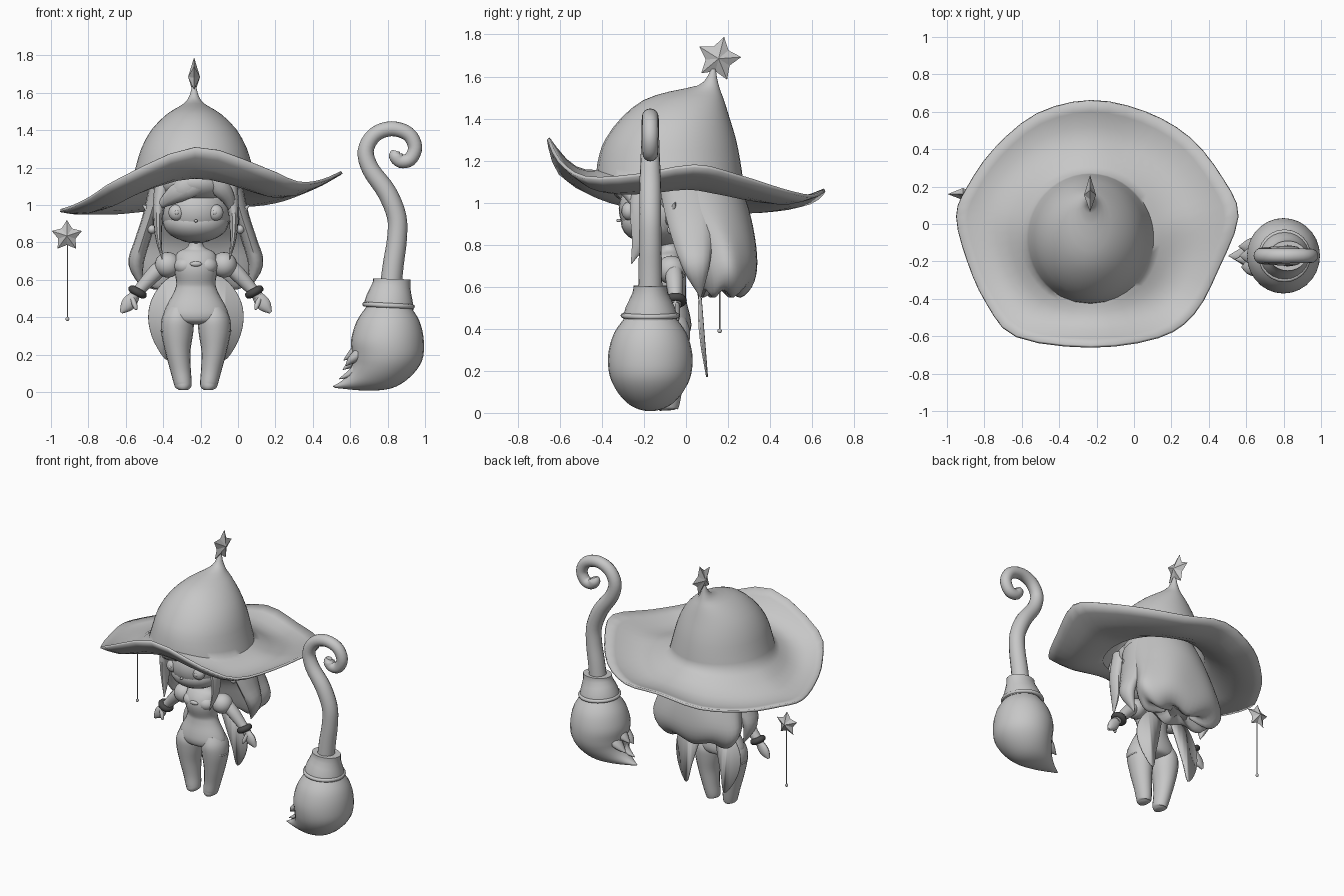
import bpy, bmesh, math
from mathutils import Vector

if "Cube" in bpy.data.objects:
    bpy.data.objects.remove(bpy.data.objects["Cube"])

CX = -0.225  # mirror line of the figure


def material(name, v):
    m = bpy.data.materials.new(name)
    m.diffuse_color = (v, v, v, 1)
    m.use_nodes = True
    m.node_tree.nodes["Principled BSDF"].inputs["Base Color"].default_value = m.diffuse_color
    return m


GREY = material("light grey", 0.57)
DARK = material("dark grey", 0.07)


def finish(name, bm, mat=GREY, smooth=True):
    bmesh.ops.recalc_face_normals(bm, faces=bm.faces)
    me = bpy.data.meshes.new(name)
    bm.to_mesh(me)
    bm.free()
    me.materials.append(mat)
    ob = bpy.data.objects.new(name, me)
    bpy.context.collection.objects.link(ob)
    if smooth:
        bpy.ops.object.select_all(action='DESELECT')
        ob.select_set(True)
        bpy.context.view_layer.objects.active = ob
        bpy.ops.object.shade_smooth_by_angle(angle=math.radians(50))
    return ob


def skin(name, rings, caps=(True, True), mat=GREY):
    """Bridge closed rings of points into one surface."""
    bm = bmesh.new()
    vs = [[bm.verts.new(p) for p in r] for r in rings]
    n = len(vs[0])
    for a, b in zip(vs, vs[1:]):
        for i in range(n):
            bm.faces.new((a[i], a[(i + 1) % n], b[(i + 1) % n], b[i]))
    if caps[0]:
        bm.faces.new(vs[0][::-1])
    if caps[1]:
        bm.faces.new(vs[-1])
    return finish(name, bm, mat)


def spline(pts, steps, closed=False):
    """Catmull-Rom samples through points of any dimension."""
    n, out = len(pts), []
    get = (lambda i: pts[i % n]) if closed else (lambda i: pts[min(max(i, 0), n - 1)])
    for i in range(n if closed else n - 1):
        for s in range(steps):
            t = s / steps
            out.append([0.5 * (2 * b + (c - a) * t + (2 * a - 5 * b + 4 * c - d) * t * t
                               + (3 * b - a - 3 * c + d) * t ** 3)
                        for a, b, c, d in zip(get(i - 1), get(i), get(i + 1), get(i + 2))])
    return out if closed else out + [list(pts[-1])]


def tube(name, pts, seg=16, steps=4, mat=GREY):
    """Sweep an ellipse; each point is x, y, z, radius across, radius in depth."""
    p = spline(pts, steps)
    rings = []
    for i, q in enumerate(p):
        t = (Vector(p[min(i + 1, len(p) - 1)][:3]) - Vector(p[max(i - 1, 0)][:3])).normalized()
        b = Vector((0, 1, 0))
        b = (b - t * t.dot(b)).normalized()
        n = t.cross(b)
        rings.append([Vector(q[:3]) + n * max(q[3], .002) * math.cos(k * math.tau / seg)
                      + b * max(q[4], .002) * math.sin(k * math.tau / seg) for k in range(seg)])
    return skin(name, rings, mat=mat)


def ball(name, c, r, seg=20):
    bm = bmesh.new()
    bmesh.ops.create_uvsphere(bm, u_segments=seg, v_segments=seg // 2 + 2, radius=1)
    for v in bm.verts:
        v.co = Vector(c) + Vector((v.co.x * r[0], v.co.y * r[1], v.co.z * r[2]))
    return finish(name, bm)


def ring(name, c, big, small, rot=(0, 0, 0), mat=GREY):
    bpy.ops.mesh.primitive_torus_add(location=c, rotation=rot, major_radius=big, minor_radius=small,
                                     major_segments=24, minor_segments=8)
    ob = bpy.context.object
    ob.name = name
    ob.data.materials.append(mat)
    bpy.ops.object.shade_smooth_by_angle(angle=math.radians(50))


def star(name, c, r, thick, start, across):
    bm = bmesh.new()
    c, across = Vector(c), Vector(across)
    depth = across.cross(Vector((0, 0, 1)))
    rim = []
    for k in range(10):
        a, q = math.radians(start + 36 * k), r if k % 2 == 0 else r * 0.57
        rim.append(bm.verts.new(c + across * q * math.cos(a) + Vector((0, 0, q * math.sin(a)))))
    for s in (-1, 1):
        mid = bm.verts.new(c + depth * thick * s)
        for k in range(10):
            bm.faces.new((mid, rim[k], rim[(k + 1) % 10]))
    finish(name, bm, smooth=False)


# Hat: crown rings (z, front y, back y, half width) running into a wavy brim
HX, HY = -0.235, -0.08
edge = spline([(.555, .04, 1.175), (.475, .24, 1.13), (.3, .46, 1.06), (.06, .6, 1.03),
               (-.23, .66, 1.06), (-.52, .59, 1.0), (-.75, .4, .97), (-.89, .2, .97),
               (-.95, .04, .97), (-.89, -.2, .99), (-.79, -.42, 1.04), (-.63, -.6, 1.14),
               (-.23, -.655, 1.305), (.13, -.605, 1.2), (.32, -.48, 1.12), (.45, -.24, 1.13)], 3, True)
crown = spline([(1.63, .125, .135, .005), (1.59, .105, .14, .014), (1.55, .06, .15, .035),
                (1.52, -.08, .16, .075), (1.48, -.2, .175, .14), (1.4, -.3, .2, .22),
                (1.3, -.375, .23, .275), (1.2, -.405, .25, .305), (1.1, -.42, .265, .335)], 2)
angles = [math.atan2(y - HY, x - HX) for x, y, z in edge]
front = [max(0, -math.sin(a)) ** 3 for a in angles]  # brim lifts over the face
rings = [[Vector((HX + w * math.cos(a), (f + b) / 2 + (b - f) / 2 * math.sin(a),
                  z + u * .05 * max(0, 1.3 - z) / .2)) for a, u in zip(angles, front)]
         for z, f, b, w in crown]
base = rings[-1]
for f in (.1, .25, .45, .65, .85, 1):
    rings.append([b.lerp(Vector(e), f) - Vector((0, 0, (.065 - .01 * u) * math.sin(math.pi * f)))
                  for b, e, u in zip(base, edge, front)])
hat = skin("hat", rings, (True, False))
sol = hat.modifiers.new("thickness", 'SOLIDIFY')
sol.thickness = 0.016
sol.offset = 0
star("hat_star", (HX, .155, 1.685), .108, .032, 4, (0, 1, 0))

# Head and face
ball("head", (CX, -.12, .97), (.19, .2, .175), 32)
ball("cheeks", (CX, -.15, .905), (.175, .16, .105), 24)
ball("nose", (CX, -.32, .915), (.01, .012, .008), 10)
ball("front_hair_cap", (CX, -.12, 1.12), (.215, .25, .125), 32)
for s, side in ((-1, "left"), (1, "right")):
    X = lambda d: CX + s * d
    ball(side + "_eye", (X(.103), -.272, .96), (.044, .035, .044))
    ball(side + "_pupil", (X(.102), -.304, .96), (.012, .006, .012), 10)
    tube(side + "_ear", [(X(.17), -.08, .92, .035, .02), (X(.22), -.07, .95, .035, .02),
                         (X(.285), -.05, 1.0, .003, .003)], 10)
    ring(side + "_ear_ring", (X(.225), -.07, .92), .022, .005, (0, math.pi / 2, 0))
    ball(side + "_earring", (X(.235), -.065, .87), (.024, .024, .024), 12)
    # Long locks beside the face
    tube(side + "_front_lock", [(X(.17), -.2, 1.13, .05, .06), (X(.2), -.22, .98, .03, .05),
                                (X(.2), -.22, .83, .018, .04), (X(.18), -.26, .71, .003, .003)], 10)
    tube(side + "_rear_lock", [(X(.2), -.02, 1.1, .05, .11), (X(.245), .015, .94, .04, .11),
                               (X(.29), .035, .8, .04, .09), (X(.32), .05, .68, .04, .06),
                               (X(.28), .07, .55, .003, .003)], 12)

# Hair at the back, with a wavy lower rim
hair = spline([(1.24, -.05, .12, .12), (1.17, -.03, .22, .23), (1.05, .02, .255, .25),
               (.93, .09, .28, .22), (.8, .16, .31, .175), (.69, .185, .335, .155),
               (.61, .185, .31, .13), (.565, .17, .24, .09), (.6, .17, .1, .04)], 3)
rows = []
for i, (z, cy, rx, ry) in enumerate(hair):
    g = max(0, (i - 8) / 16)
    row = []
    for k in range(48):
        a = k * math.tau / 48
        w = 1 + .03 * g * math.sin(7 * a)
        row.append((CX + rx * w * math.cos(a), cy + ry * w * math.sin(a),
                    z + .022 * g * math.sin(6 * a + 1)))
    rows.append(row)
skin("back_hair", rows)

# Fringe sweeping across the forehead
for i, (x0, x1, z1) in enumerate(((-.1, -.45, .97), (-.17, -.4, 1.0))):
    tube("fringe_%d" % i, [(x0, -.31, 1.18, .03, .03), ((x0 * 2 + x1) / 3, -.335, 1.12, .06, .03),
                           ((x0 + x1 * 2) / 3, -.31, 1.06, .05, .03), (x1, -.22, z1, .003, .003)], 10)
tube("fringe_short", [(-.17, -.32, 1.18, .03, .03), (-.1, -.31, 1.1, .05, .03),
                      (-.05, -.265, 1.03, .035, .025), (-.025, -.22, .94, .003, .003)], 10)

# Torso from neck to hips
BY = -.08
tube("torso", [(CX, BY, .84, .04, .04), (CX, BY, .78, .042, .042), (CX, BY, .745, .1, .06),
               (CX, BY - .01, .69, .115, .085), (CX, BY - .01, .65, .115, .09), (CX, BY, .58, .105, .08),
               (CX, BY, .53, .12, .083), (CX, BY, .46, .158, .1), (CX, BY, .41, .172, .105),
               (CX, BY, .375, .14, .09), (CX, BY, .36, .05, .04)], 24)
ball("collar_bow", (CX, -.178, .685), (.032, .012, .014), 12)

for s, side in ((-1, "left"), (1, "right")):
    X = lambda d: CX + s * d
    ball(side + "_bust", (X(.055), -.115, .675), (.062, .058, .05))
    # Leg with a stocking band
    tube(side + "_leg", [(X(.09), BY, .45, .06, .08), (X(.097), BY, .39, .085, .1),
                         (X(.1), BY, .32, .086, .096), (X(.096), BY, .22, .068, .08),
                         (X(.082), BY, .12, .055, .064), (X(.07), BY - .005, .05, .048, .056),
                         (X(.068), BY - .01, .025, .042, .05), (X(.068), BY - .01, .012, .025, .035)], 18)
    ring(side + "_stocking_band", (X(.1), BY, .345), .086, .006, (0, s * .2, 0))
    # Puff sleeve, arm, bracelet and hand
    ball(side + "_sleeve", (X(.15), -.07, .68), (.07, .07, .068))
    tube(side + "_arm", [(X(.15), -.06, .7, .04, .04), (X(.22), -.055, .635, .042, .042),
                         (X(.29), -.05, .56, .033, .033), (X(.335), -.05, .51, .028, .028)], 12)
    ring(side + "_bracelet", (X(.312), -.05, .535), .033, .021, (0, -s * .5, 0), DARK)
    tube(side + "_hand", [(X(.32), -.05, .525, .024, .02), (X(.35), -.05, .485, .038, .022),
                          (X(.375), -.05, .455, .032, .02), (X(.4), -.05, .425, .008, .01)], 10)
    tube(side + "_thumb", [(X(.34), -.06, .5, .014, .014), (X(.325), -.075, .46, .013, .013),
                           (X(.318), -.08, .44, .005, .005)], 8, 2)
    # Pointed coat tail as a thin curved leaf
    outline = spline([(.03, .66), (.16, .6), (.235, .5), (.255, .39), (.225, .27), (.15, .17),
                      (.115, .3), (.07, .46)], 4, True)
    bm = bmesh.new()
    bm.faces.new([bm.verts.new((X(d), .085 - .08 * (z - .17) + .02 * math.sin(d * 12), z))
                  for d, z in outline])
    bmesh.ops.triangulate(bm, faces=bm.faces)
    tail = finish(side + "_coat_tail", bm)
    tail.modifiers.new("thickness", 'SOLIDIFY').thickness = .008

# Wand
star("wand_star", (-.915, .16, .835), .085, .032, 90, (1, 0, 0))
tube("wand_stick", [(-.912, .16, .8, .0035, .0035), (-.912, .16, .39, .0035, .0035)], 8, 1)
ball("wand_tip", (-.912, .16, .39), (.011, .011, .011), 10)

# Broom handle with a curled end
YB = -.17
handle = [(.815, .55, .058), (.83, .68, .056), (.85, .82, .053), (.848, .94, .052), (.795, 1.07, .052),
          (.71, 1.19, .047), (.683, 1.29, .043), (.73, 1.375, .041), (.82, 1.408, .04),
          (.91, 1.38, .039), (.947, 1.31, .038), (.92, 1.245, .037), (.87, 1.235, .037),
          (.842, 1.265, .036), (.845, 1.29, .02)]
tube("broom_handle", [(x, YB, z, r, r) for x, z, r in handle], 16)
# Collar and binding ring
tube("broom_collar", [(.822, YB, .605, .1, .08), (.82, YB, .57, .102, .085),
                      (.81, YB, .5, .125, .118), (.805, YB, .45, .135, .13)], 24, 2)
ring("broom_binding", (.805, YB, .463), .128, .013, (0, .05, 0))
# Bristles bending to a point: left x, left z, right x, right z, depth radius
sides = spline([(.69, .46, .92, .46, .115), (.635, .38, .97, .38, .172), (.605, .28, .993, .28, .2),
                (.61, .2, .985, .17, .195), (.61, .15, .92, .08, .165), (.59, .1, .82, .02, .115),
                (.555, .06, .68, .008, .06), (.505, .03, .52, .022, .004)], 4)
rows = []
for lx, lz, rx, rz, d in sides:
    rows.append([])
    for k in range(28):
        c, s = math.cos(k * math.tau / 28) / 2, math.sin(k * math.tau / 28)
        rows[-1].append((lx * (.5 - c) + rx * (.5 + c), YB + d * s, lz * (.5 - c) + rz * (.5 + c)))
skin("broom_bristles", rows)
# Loose tufts
for i, (y, z, x) in enumerate(((-.17, .19, .565), (-.23, .16, .575), (-.12, .14, .56), (-.19, .09, .54))):
    tube("bristle_tuft_%d" % i, [(.68, y, z + .1, .02, .05), (.64, y, z + .04, .03, .05),
                                 (.605, y, z + .01, .022, .035), (x, y, z - .02, .002, .002)], 10)
